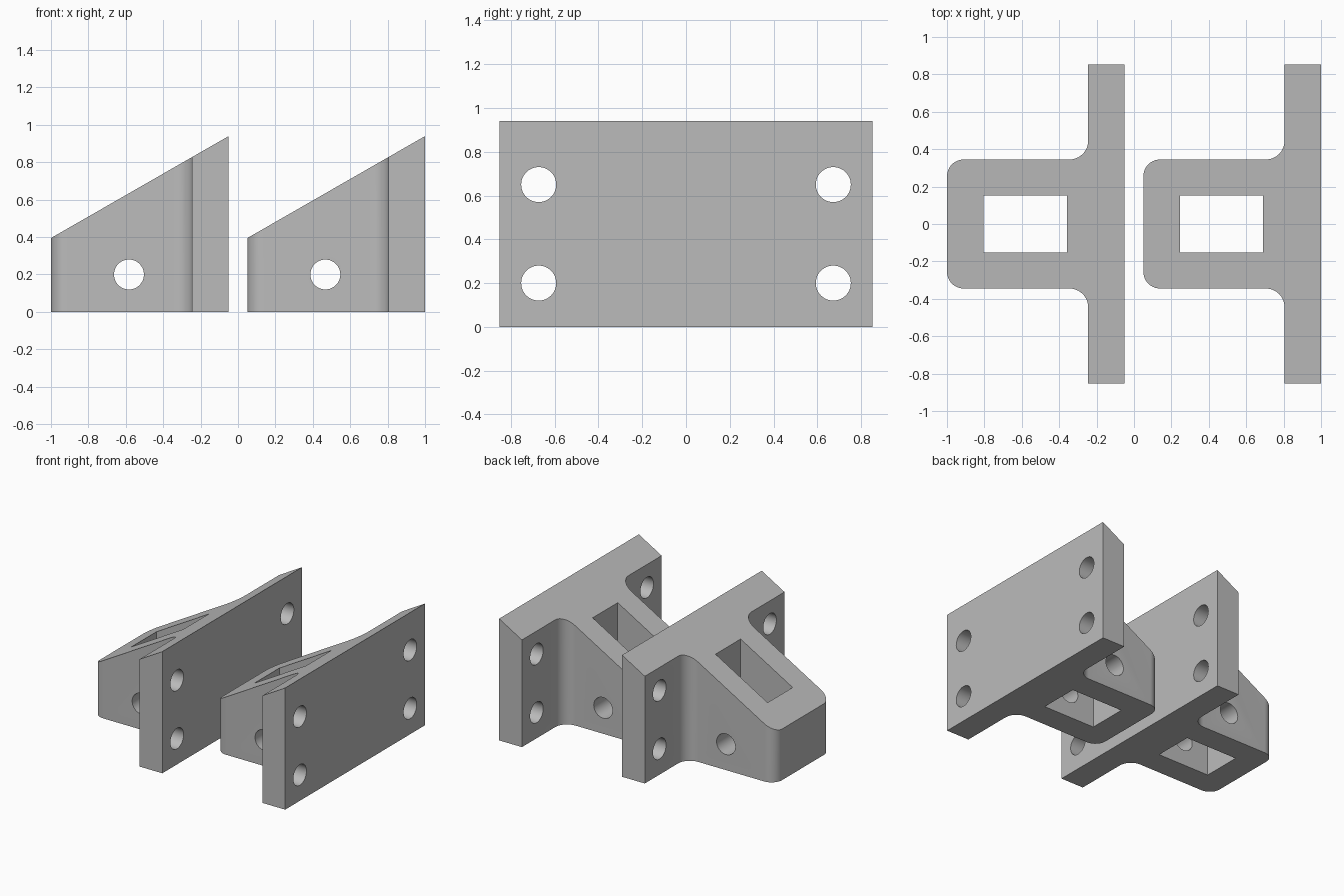
import bpy, bmesh, math
from mathutils import Matrix

if "Cube" in bpy.data.objects:
    bpy.data.objects.remove(bpy.data.objects["Cube"])

grey = bpy.data.materials.new("plain_grey")
grey.diffuse_color = (0.5, 0.5, 0.5, 1)
grey.use_nodes = True
grey.node_tree.nodes["Principled BSDF"].inputs["Base Color"].default_value = grey.diffuse_color

W, D = 0.95, 1.705           # bracket length (x) and plate width (y)
PLATE = 0.755                # local x where the mounting plate starts
ARM = 0.345                  # half width of the arm
LOW, HIGH = 0.395, 0.94      # heights of the sloped top


def arc(cx, cy, r, a0, a1, n=10):
    return [(cx + r * math.cos(math.radians(a0 + (a1 - a0) * i / n)),
             cy + r * math.sin(math.radians(a0 + (a1 - a0) * i / n)))
            for i in range(n + 1)]


def make_object(name, bm):
    bmesh.ops.recalc_face_normals(bm, faces=bm.faces)
    mesh = bpy.data.meshes.new(name)
    bm.to_mesh(mesh)
    bm.free()
    mesh.materials.append(grey)
    ob = bpy.data.objects.new(name, mesh)
    bpy.context.collection.objects.link(ob)
    return ob


def body(name):
    # Half outline from the arm nose to the back of the plate, then mirrored
    half = arc(0.09, ARM - 0.09, 0.09, 180, 90)
    half += arc(PLATE - 0.1, ARM + 0.1, 0.1, -90, 0)
    half += [(PLATE, D / 2), (W, D / 2)]
    outline = half + [(x, -y) for x, y in reversed(half)]
    bm = bmesh.new()
    bottom = [bm.verts.new((x, y, 0)) for x, y in outline]
    top = [bm.verts.new((x, y, LOW + (HIGH - LOW) * x / W)) for x, y in outline]
    bm.faces.new(bottom)
    bm.faces.new(top)
    n = len(outline)
    for i in range(n):
        j = (i + 1) % n
        bm.faces.new((bottom[i], bottom[j], top[j], top[i]))
    return make_object(name, bm)


def hole_cutter(centre, axis, length):
    bm = bmesh.new()
    bmesh.ops.create_cone(bm, cap_ends=True, segments=48, radius1=0.08,
                          radius2=0.08, depth=length)
    turn = Matrix.Rotation(math.pi / 2, 4, 'Y' if axis == 'X' else 'X')
    bm.transform(Matrix.Translation(centre) @ turn)
    return make_object("hole_cutter", bm)


def pocket_cutter():
    bm = bmesh.new()
    bmesh.ops.create_cube(bm, size=1)
    bm.transform(Matrix.Translation((0.418, 0, 0.5)) @
                 Matrix.Diagonal((0.445, 0.306, 2, 1)))
    return make_object("pocket_cutter", bm)


def cut(ob, cutter):
    cutter.hide_render = True
    mod = ob.modifiers.new("cut", 'BOOLEAN')
    mod.operation, mod.solver, mod.object = 'DIFFERENCE', 'EXACT', cutter
    bpy.context.view_layer.objects.active = ob
    bpy.ops.object.modifier_apply(modifier=mod.name)
    bpy.data.objects.remove(cutter)


# Bracket with a vertical pocket, a cross pin hole and four bolt holes
bracket = body("left_bracket")
cut(bracket, pocket_cutter())
cut(bracket, hole_cutter((0.417, 0, 0.2), 'Y', 1.0))
for y in (-0.673, 0.673):
    for z in (0.2, 0.65):
        cut(bracket, hole_cutter((0.85, y, z), 'X', 0.5))

bpy.ops.object.select_all(action='DESELECT')
bracket.select_set(True)
bpy.context.view_layer.objects.active = bracket
bpy.ops.object.shade_smooth_by_angle(angle=math.radians(30))

# Second identical bracket beside the first
twin = bracket.copy()
twin.data = bracket.data.copy()
twin.name = "right_bracket"
bpy.context.collection.objects.link(twin)
bracket.location.x = -1.0
twin.location.x = 0.05
